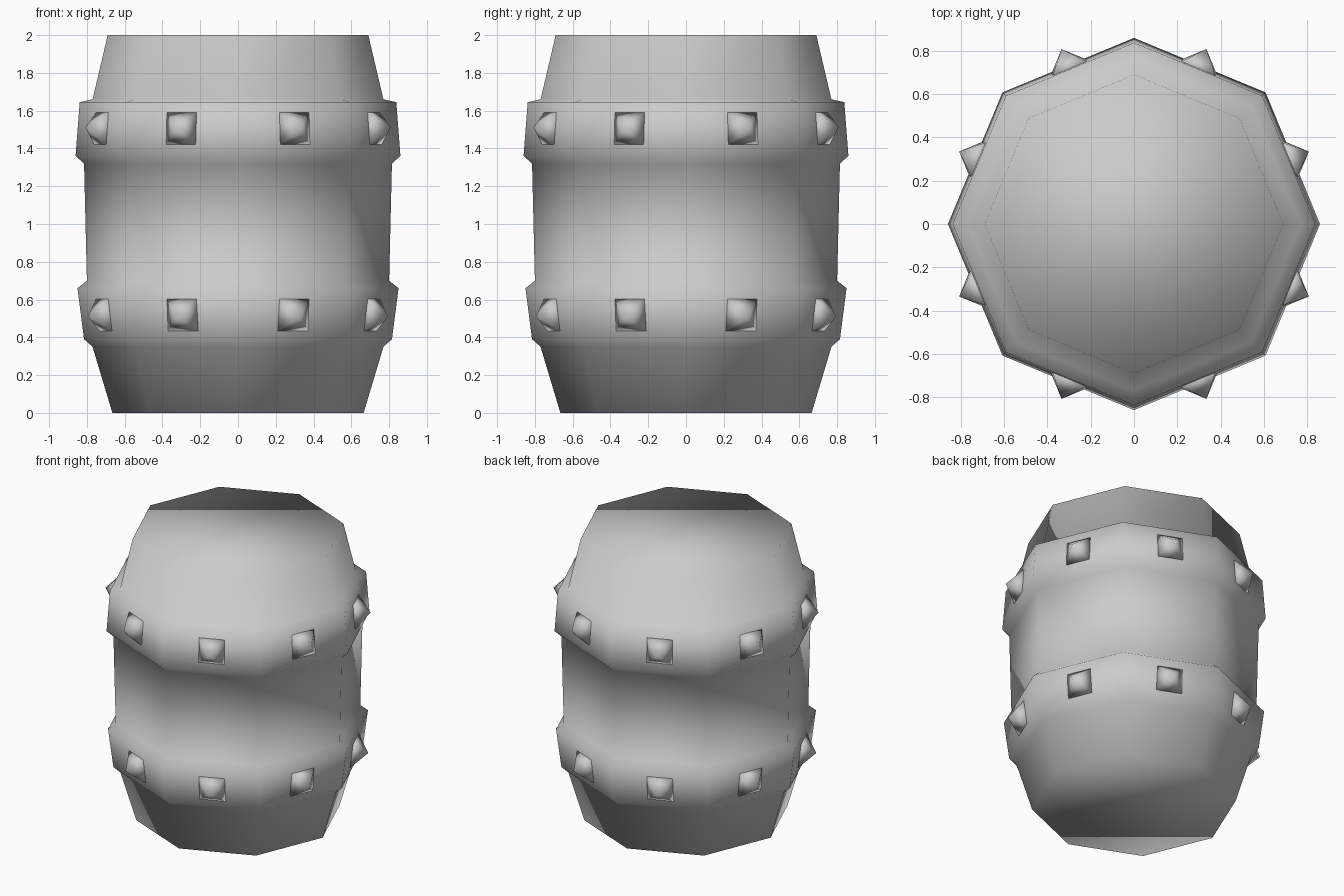
import bpy, bmesh
from math import sin, cos, pi, radians
from mathutils import Vector, Matrix

cube = bpy.data.objects.get("Cube")
if cube:
    bpy.data.objects.remove(cube, do_unlink=True)

SIDES = 8

grey = bpy.data.materials.new("plain_grey")
grey.use_nodes = True
colour = (0.6, 0.6, 0.6, 1)
grey.diffuse_color = colour
grey.node_tree.nodes["Principled BSDF"].inputs["Base Color"].default_value = colour


def finish(bm, name):
    bmesh.ops.recalc_face_normals(bm, faces=bm.faces)
    for f in bm.faces:
        f.smooth = True
    mesh = bpy.data.meshes.new(name)
    bm.to_mesh(mesh)
    bm.free()
    mesh.materials.append(grey)
    obj = bpy.data.objects.new(name, mesh)
    bpy.context.collection.objects.link(obj)
    return obj


# Barrel with its two raised hoops: (radius, height) from bottom to top
profile = [(0.665, 0), (0.77, 0.35), (0.815, 0.39), (0.85, 0.66), (0.80, 0.70),
           (0.815, 1.32), (0.86, 1.36), (0.838, 1.645), (0.77, 1.66), (0.69, 2)]
bm = bmesh.new()
rings = []
for r, z in profile:
    rings.append([bm.verts.new((r * cos(2 * pi * i / SIDES), r * sin(2 * pi * i / SIDES), z))
                  for i in range(SIDES)])
for low, high in zip(rings, rings[1:]):
    for i in range(SIDES):
        j = (i + 1) % SIDES
        bm.faces.new((low[i], low[j], high[j], high[i]))
bm.faces.new(rings[0])
bm.faces.new(rings[-1])
finish(bm, "barrel_body")


# Pyramid studs, one on each hoop face, leaning with the hoop
def hoop_studs(name, z, apothem, lean):
    bm = bmesh.new()
    for i in range(SIDES):
        place = (Matrix.Rotation(2 * pi * (i + 0.5) / SIDES, 4, 'Z')
                 @ Matrix.Translation((apothem, 0, z))
                 @ Matrix.Rotation(lean, 4, 'Y'))
        half = 0.1
        base = [bm.verts.new(place @ Vector((-0.015, a * half, b * half)))
                for a, b in ((-1, -1), (1, -1), (1, 1), (-1, 1))]
        tip = bm.verts.new(place @ Vector((0.092, 0, 0)))
        for k in range(4):
            bm.faces.new((base[k], base[(k + 1) % 4], tip))
        bm.faces.new(base)
    finish(bm, name)


hoop_studs("upper_hoop_studs", 1.505, 0.783, radians(-4))
hoop_studs("lower_hoop_studs", 0.52, 0.768, radians(6))
